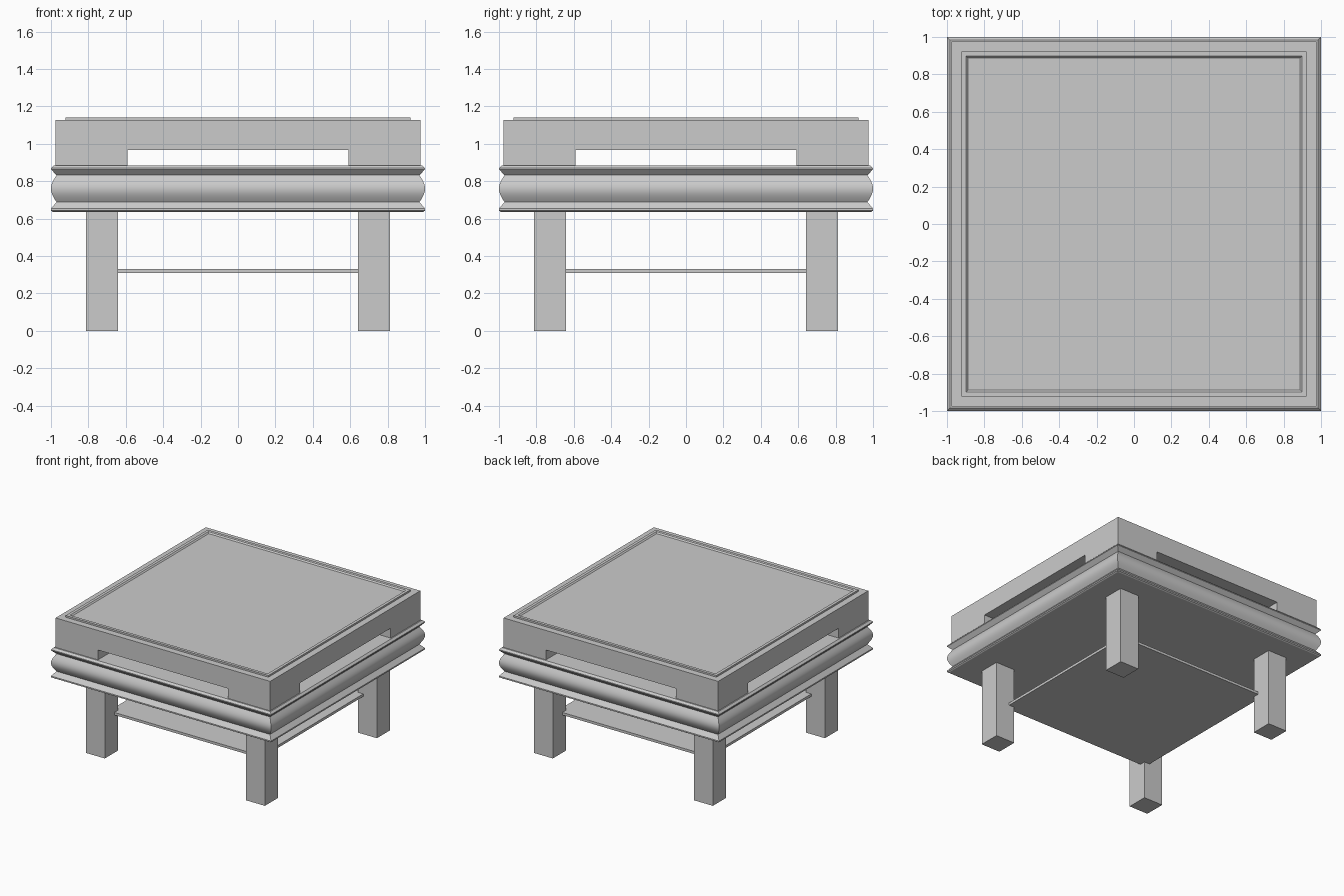
import bpy, bmesh, math

if "Cube" in bpy.data.objects:
    bpy.data.objects.remove(bpy.data.objects["Cube"])


def loft(name, rings, cx=0.0, cy=0.0):
    """Closed solid made of stacked square rings given as (half_width, z)."""
    bm = bmesh.new()
    loops = [[bm.verts.new((cx + sx * h, cy + sy * h, z))
              for sx, sy in ((-1, -1), (1, -1), (1, 1), (-1, 1))]
             for h, z in rings]
    for lo, hi in zip(loops, loops[1:]):
        for i in range(4):
            j = (i + 1) % 4
            bm.faces.new((lo[i], lo[j], hi[j], hi[i]))
    bm.faces.new(loops[0][::-1])
    bm.faces.new(loops[-1])
    bmesh.ops.recalc_face_normals(bm, faces=bm.faces)
    me = bpy.data.meshes.new(name)
    bm.to_mesh(me)
    bm.free()
    ob = bpy.data.objects.new(name, me)
    bpy.context.collection.objects.link(ob)
    return ob


# legs and the open posts between the moulding and the top
for sx, fx in ((-1, "left"), (1, "right")):
    for sy, fy in ((-1, "front"), (1, "back")):
        loft(f"{fy}_{fx}_leg", [(0.0865, 0), (0.0865, 0.64)],
             sx * 0.7275, sy * 0.7275)
        loft(f"{fy}_{fx}_corner_post", [(0.1925, 0.885), (0.1925, 0.966)],
             sx * 0.7825, sy * 0.7825)

# thin lower shelf
loft("lower_shelf", [(0.69, 0.31), (0.69, 0.331)])

# moulded apron: bottom lip, rounded belly, top lip
belly = []
for i in range(13):
    t = i / 12
    belly.append((0.97 + 0.03 * math.sin(math.pi * t), 0.688 + 0.144 * t))
apron = loft("moulded_apron",
             [(0.99, 0.636), (1.0, 0.642), (1.0, 0.653)] + belly +
             [(1.0, 0.863), (1.0, 0.87), (0.985, 0.885)])
bpy.context.view_layer.objects.active = apron
apron.select_set(True)
bpy.ops.object.shade_smooth_by_angle(angle=math.radians(25))

# top slab with raised rim around a slightly sunken panel
loft("table_top", [(0.975, 0.966), (0.975, 1.127), (0.922, 1.127),
                   (0.922, 1.141), (0.898, 1.141), (0.888, 1.131)])
